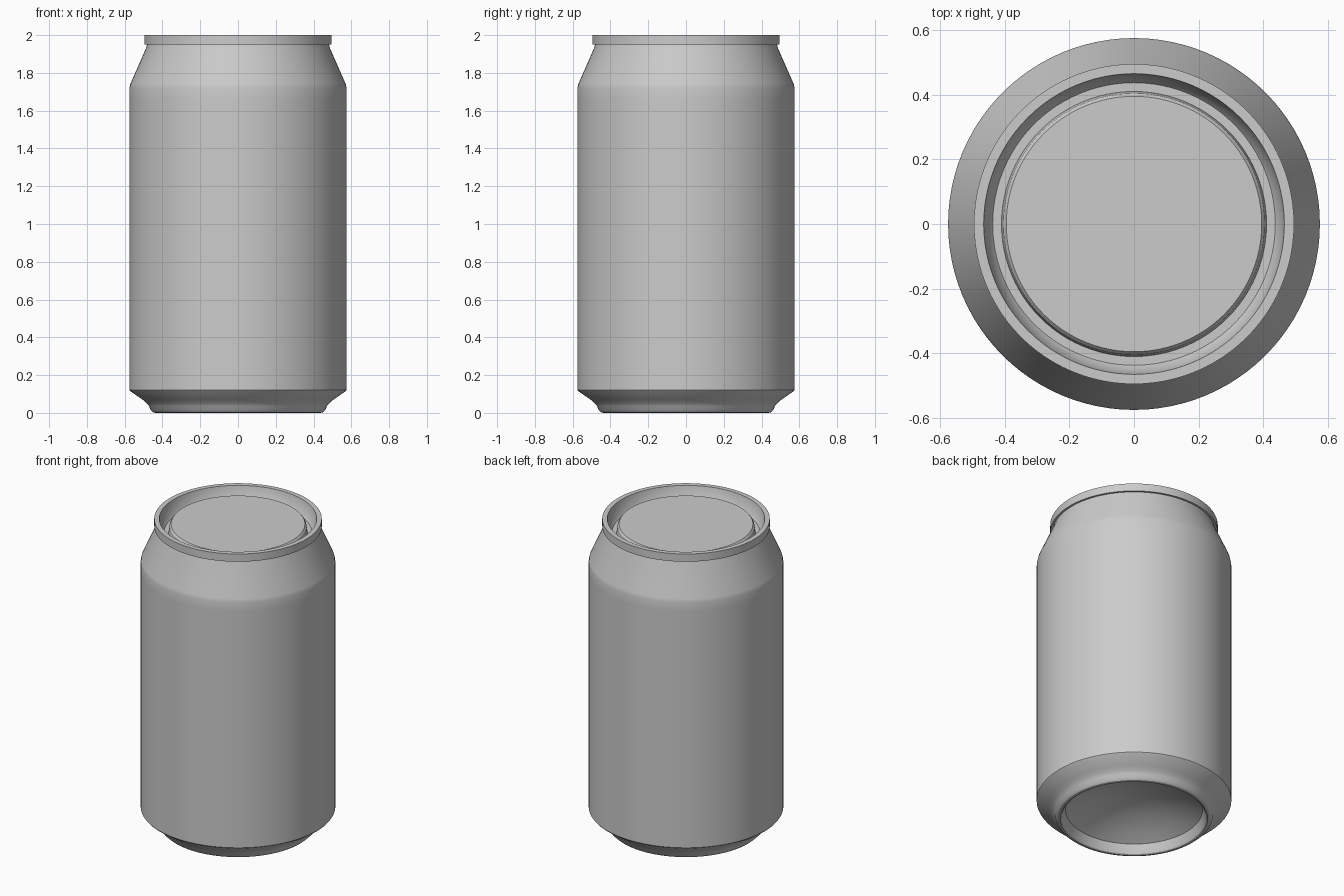
import bpy
import math

cube = bpy.data.objects.get("Cube")
if cube:
    bpy.data.objects.remove(cube, do_unlink=True)

SEGMENTS = 96

# Plain aluminium colour
metal = bpy.data.materials.new("light_grey_metal")
metal.use_nodes = True
colour = (0.6, 0.6, 0.6, 1)
metal.diffuse_color = colour
metal.node_tree.nodes["Principled BSDF"].inputs["Base Color"].default_value = colour


def lathe(name, profile):
    """Revolve a (radius, height) profile about z; zero radius closes an end."""
    verts, rings, faces = [], [], []
    for r, z in profile:
        count = SEGMENTS if r > 0 else 1
        rings.append([len(verts) + i for i in range(count)])
        for i in range(count):
            a = math.tau * i / SEGMENTS
            verts.append((r * math.cos(a), r * math.sin(a), z))
    for low, high in zip(rings, rings[1:]):
        for i in range(SEGMENTS):
            j = (i + 1) % SEGMENTS
            n, m = len(low), len(high)
            quad = (low[i % n], low[j % n], high[j % m], high[i % m])
            faces.append(tuple(dict.fromkeys(quad)))
    mesh = bpy.data.meshes.new(name)
    mesh.from_pydata(verts, [], faces)
    mesh.materials.append(metal)
    obj = bpy.data.objects.new(name, mesh)
    bpy.context.collection.objects.link(obj)
    bpy.ops.object.select_all(action="DESELECT")
    obj.select_set(True)
    bpy.context.view_layer.objects.active = obj
    bpy.ops.object.shade_smooth_by_angle(angle=math.radians(30))
    return obj


# Concave base dome, from the centre out to its steep side wall
DOME_RADIUS, DOME_BASE, DOME_RISE = 0.405, 0.06, 0.12
dome = []
for i in range(9):
    t = i / 8
    dome.append((DOME_RADIUS * t, DOME_BASE + DOME_RISE * (1 - t * t)))

# Foot ring, lower bevel, straight wall, shoulder and neck
foot = [(0.42, 0.02), (0.427, 0.005), (0.435, 0), (0.45, 0.003),
        (0.463, 0.015), (0.47, 0.035), (0.485, 0.052), (0.505, 0.07)]
wall = [(0.57, 0.115), (0.575, 0.122), (0.575, 0.2), (0.575, 1.66),
        (0.575, 1.72), (0.57, 1.742), (0.485, 1.935), (0.482, 1.95)]
lathe("can_body", dome + foot + wall)

# Rolled rim, inner wall, groove and raised centre panel
rim = [(0.482, 1.95), (0.495, 1.95), (0.495, 2.0), (0.465, 2.0)]
groove = [(0.452, 1.93), (0.437, 1.91), (0.41, 1.91)]
panel = [(0.404, 1.955), (0.395, 1.966), (0, 1.966)]
lathe("can_lid", rim + groove + panel)
